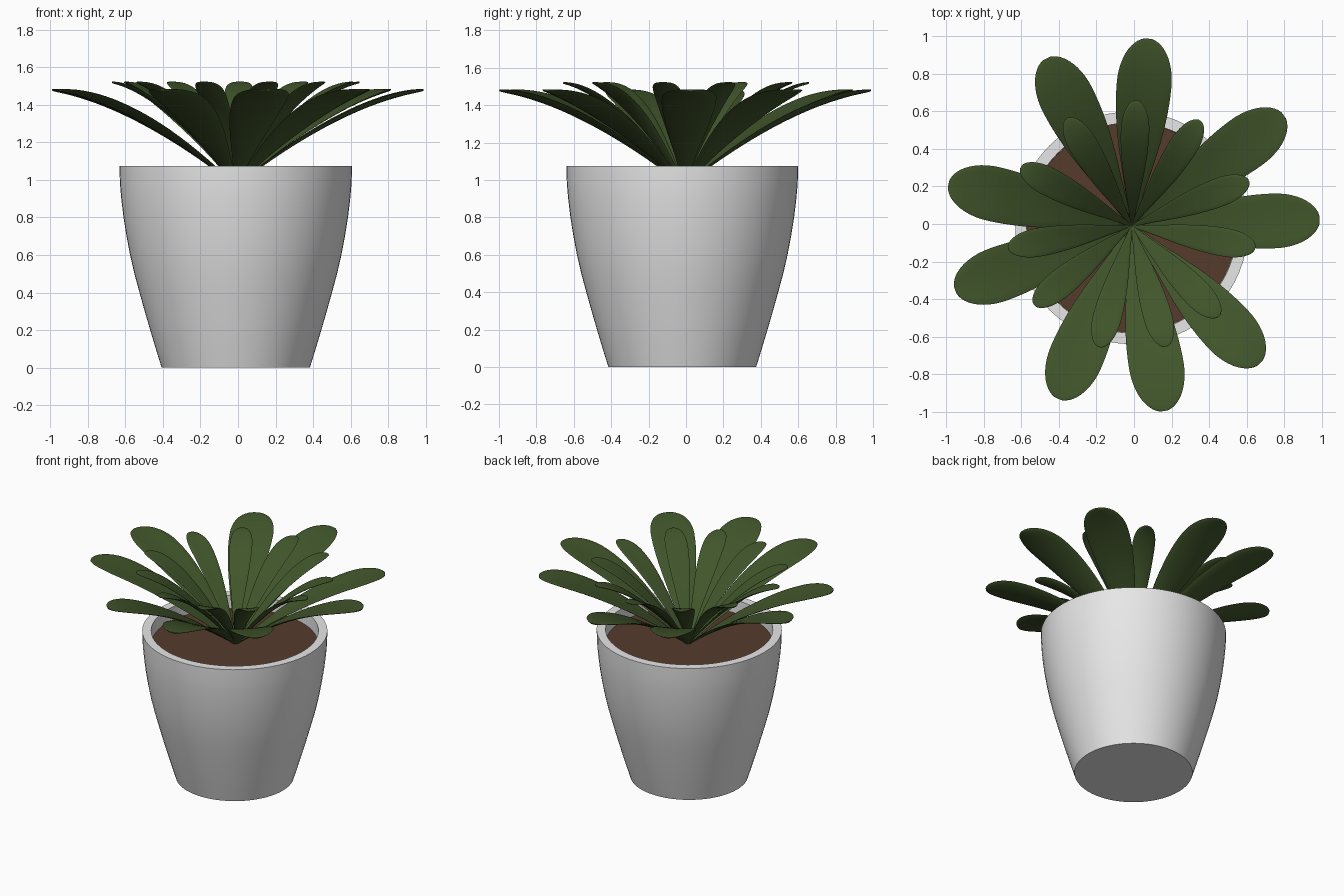
import bpy, bmesh, math
from mathutils import Vector

if "Cube" in bpy.data.objects:
    bpy.data.objects.remove(bpy.data.objects["Cube"])


def material(name, rgb):
    m = bpy.data.materials.new(name)
    m.diffuse_color = (*rgb, 1)
    m.use_nodes = True
    m.node_tree.nodes["Principled BSDF"].inputs["Base Color"].default_value = m.diffuse_color
    return m


GREY = material("pale_grey_ceramic", (0.8, 0.8, 0.8))
SOIL = material("brown_soil", (0.09, 0.044, 0.024))
GREEN = material("dark_leaf_green", (0.053, 0.092, 0.024))


def finish(bm, name, mat, loc, angle=40):
    bmesh.ops.recalc_face_normals(bm, faces=bm.faces[:])
    me = bpy.data.meshes.new(name)
    bm.to_mesh(me)
    bm.free()
    me.materials.append(mat)
    me.shade_smooth()
    me.set_sharp_from_angle(angle=math.radians(angle))
    ob = bpy.data.objects.new(name, me)
    ob.location = loc
    bpy.context.collection.objects.link(ob)
    return ob


def loft(rings):
    """Closed rings joined by quads, with a cap at each end."""
    bm = bmesh.new()
    loops = [[bm.verts.new(p) for p in ring] for ring in rings]
    n = len(loops[0])
    for a, b in zip(loops, loops[1:]):
        for i in range(n):
            j = (i + 1) % n
            bm.faces.new((a[i], a[j], b[j], b[i]))
    bm.faces.new(loops[0])
    bm.faces.new(loops[-1])
    return bm


def lathe(profile, sides=64):
    return loft([[(r * math.cos(2 * math.pi * i / sides),
                   r * math.sin(2 * math.pi * i / sides), z)
                  for i in range(sides)] for r, z in profile])


# Pot: curved outer wall, flat rim, inner wall down to a floor below the soil
pot_profile = [(0.395, 0), (0.426, 0.1), (0.456, 0.2), (0.485, 0.3), (0.513, 0.4),
               (0.54, 0.5), (0.563, 0.6), (0.582, 0.7), (0.598, 0.8), (0.61, 0.9),
               (0.617, 0.98), (0.62, 1.075), (0.56, 1.075), (0.555, 0.9)]
finish(lathe(pot_profile), "pot", GREY, (-0.012, -0.02, 0))

# Soil
finish(lathe([(0.55, 0.92), (0.559, 0.98)]), "soil", SOIL, (-0.012, -0.02, 0))


def leaf(name, angle, length, rise, half_width, thick):
    """Arching paddle-shaped leaf, narrow at the base and round at the tip."""
    a = math.radians(angle)
    out = Vector((math.cos(a), math.sin(a), 0))
    side = Vector((-math.sin(a), math.cos(a), 0))
    up = Vector((0, 0, 1))
    belly, steps, around = 0.76, 26, 16
    rings = []
    for k in range(steps + 1):
        t = 0.998 * math.sin(0.5 * math.pi * k / steps)
        if t < belly:
            w = 0.1 + 0.9 * math.sin(0.5 * math.pi * t / belly) ** 1.3
        else:
            w = math.sqrt(1 - ((t - belly) / (1 - belly)) ** 2)
        centre = out * (t * length) + up * (rise * (1 - (1 - t) ** 1.6))
        slope = rise * 1.6 * (1 - t) ** 0.6
        normal = (up * length - out * slope).normalized()
        ring = []
        for i in range(around):
            c = math.cos(2 * math.pi * i / around)
            s = math.sin(2 * math.pi * i / around)
            # slight cupping along the midrib
            h = thick * math.sqrt(w) * s + 0.1 * half_width * w * (c * c - 0.5)
            ring.append(centre + side * (half_width * w * c) + normal * h)
        rings.append(ring)
    finish(loft(rings), name, GREEN, (-0.012, -0.01, 0.97), 60)


# Outer leaves: long and wide
for i, ang in enumerate((85, 36, 2, -47, -80, -113, -160, 167, 117)):
    leaf(f"outer_leaf_{i + 1}", ang, 1.003, 0.51, 0.146, 0.011)

# Inner leaves: shorter, steeper and slimmer
for i, ang in enumerate((88, 57, 21, -10, -46, -74, -105, -141, -170, 152, 121)):
    leaf(f"inner_leaf_{i + 1}", ang, 0.67, 0.55, 0.076, 0.009)
